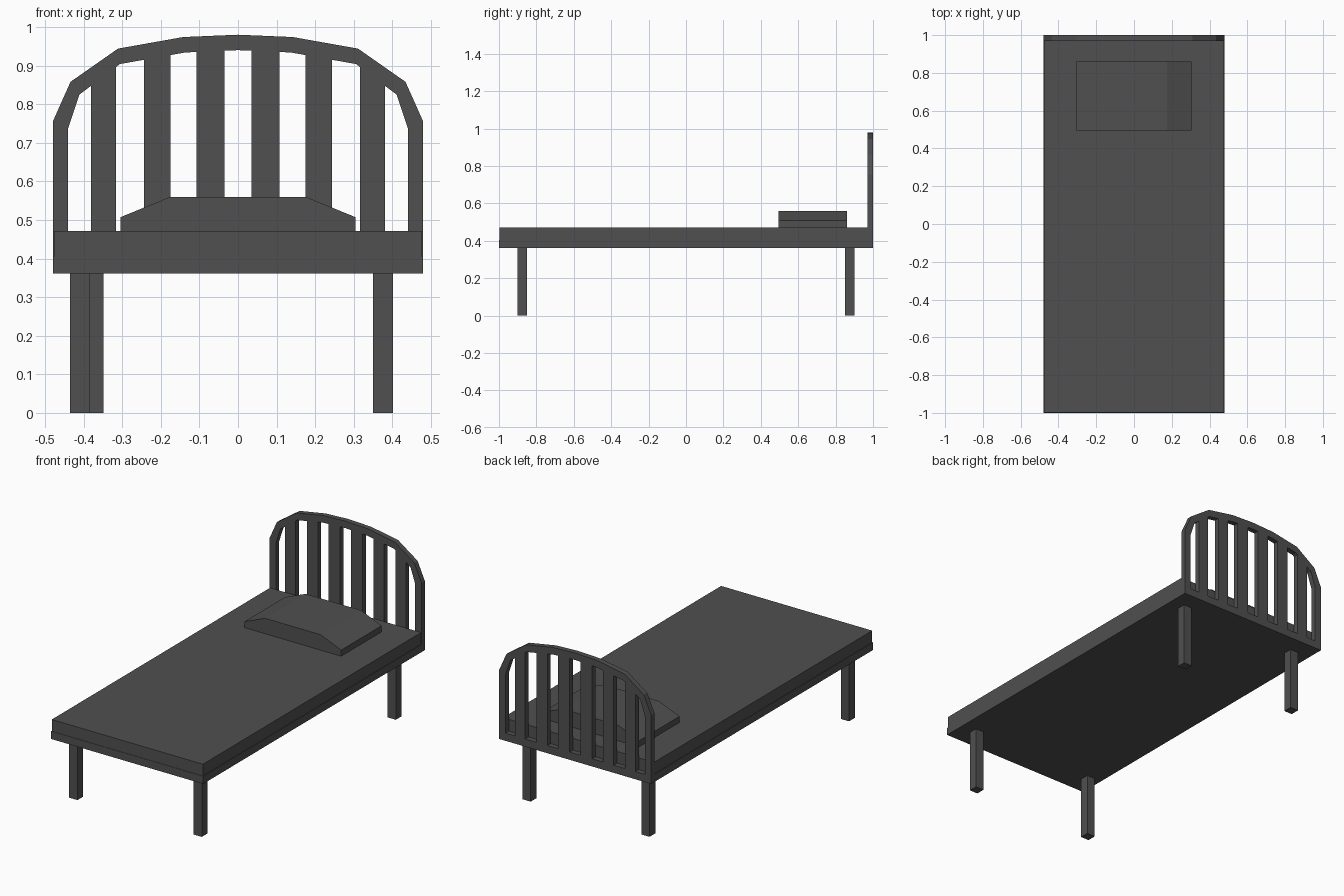
import bpy

if "Cube" in bpy.data.objects:
    bpy.data.objects.remove(bpy.data.objects["Cube"])

# Dark grey paint shared by every part
dark = bpy.data.materials.new("dark_grey")
dark.diffuse_color = (0.08, 0.08, 0.08, 1)
dark.use_nodes = True
dark.node_tree.nodes["Principled BSDF"].inputs["Base Color"].default_value = dark.diffuse_color


def extrude_profile(name, pts, y0, y1):
    """Extrude a closed XZ outline from y0 to y1 (outline counter-clockwise seen from the front)."""
    n = len(pts)
    verts = [(x, y0, z) for x, z in pts] + [(x, y1, z) for x, z in pts]
    faces = [tuple(range(n)), tuple(reversed(range(n, 2 * n)))]
    faces += [(i, i + n, (i + 1) % n + n, (i + 1) % n) for i in range(n)]
    mesh = bpy.data.meshes.new(name)
    mesh.from_pydata(verts, [], faces)
    mesh.materials.append(dark)
    obj = bpy.data.objects.new(name, mesh)
    bpy.context.collection.objects.link(obj)
    return obj


def box(name, x0, x1, y0, y1, z0, z1):
    return extrude_profile(name, [(x0, z0), (x1, z0), (x1, z1), (x0, z1)], y0, y1)


def height_on(line, x):
    """Height of a polyline (x descending) at x."""
    for (xa, za), (xb, zb) in zip(line, line[1:]):
        if xb <= x <= xa:
            return za + (zb - za) * (xa - x) / (xa - xb)


FRAME_TOP, BED_TOP = 0.405, 0.472

# Bed frame and mattress
box("bed_frame", -0.48, 0.48, -1.0, 1.0, 0.361, FRAME_TOP)
box("mattress", -0.477, 0.477, -0.998, 0.97, FRAME_TOP, BED_TOP)

# Legs
for side, end, x in (("left", "front", -0.409), ("right", "front", 0.376),
                     ("left", "back", -0.375), ("right", "back", 0.376)):
    y = -0.875 if end == "front" else 0.875
    box(f"{end}_{side}_leg", x - 0.026, x + 0.026, y - 0.026, y + 0.026, 0, 0.361)

# Pillow with sloping ends
extrude_profile("pillow", [(-0.305, BED_TOP), (0.305, BED_TOP), (0.305, 0.507),
                           (0.175, 0.56), (-0.175, 0.56), (-0.305, 0.507)], 0.495, 0.86)

# Arched headboard rim
outer = [(0.48, 0.755), (0.434, 0.858), (0.311, 0.944), (0.142, 0.974), (0, 0.98)]
inner = [(0.44, 0.738), (0.411, 0.825), (0.306, 0.904), (0.137, 0.934), (0, 0.94)]


def full_arch(half, foot):
    right = [(half[0][0], foot)] + half
    return right + [(-x, z) for x, z in reversed(right[:-1])]


extrude_profile("headboard_rim",
                full_arch(outer, FRAME_TOP) + full_arch(inner, FRAME_TOP)[::-1], 0.97, 1.0)

# Headboard slats cut to the arch
for i, (a, b) in enumerate([(0.035, 0.107), (0.175, 0.243), (0.316, 0.381)]):
    slat = [(a, FRAME_TOP), (b, FRAME_TOP), (b, height_on(inner, b)), (a, height_on(inner, a))]
    extrude_profile(f"right_slat_{i + 1}", slat, 0.97, 1.0)
    extrude_profile(f"left_slat_{i + 1}", [(-x, z) for x, z in reversed(slat)], 0.97, 1.0)
